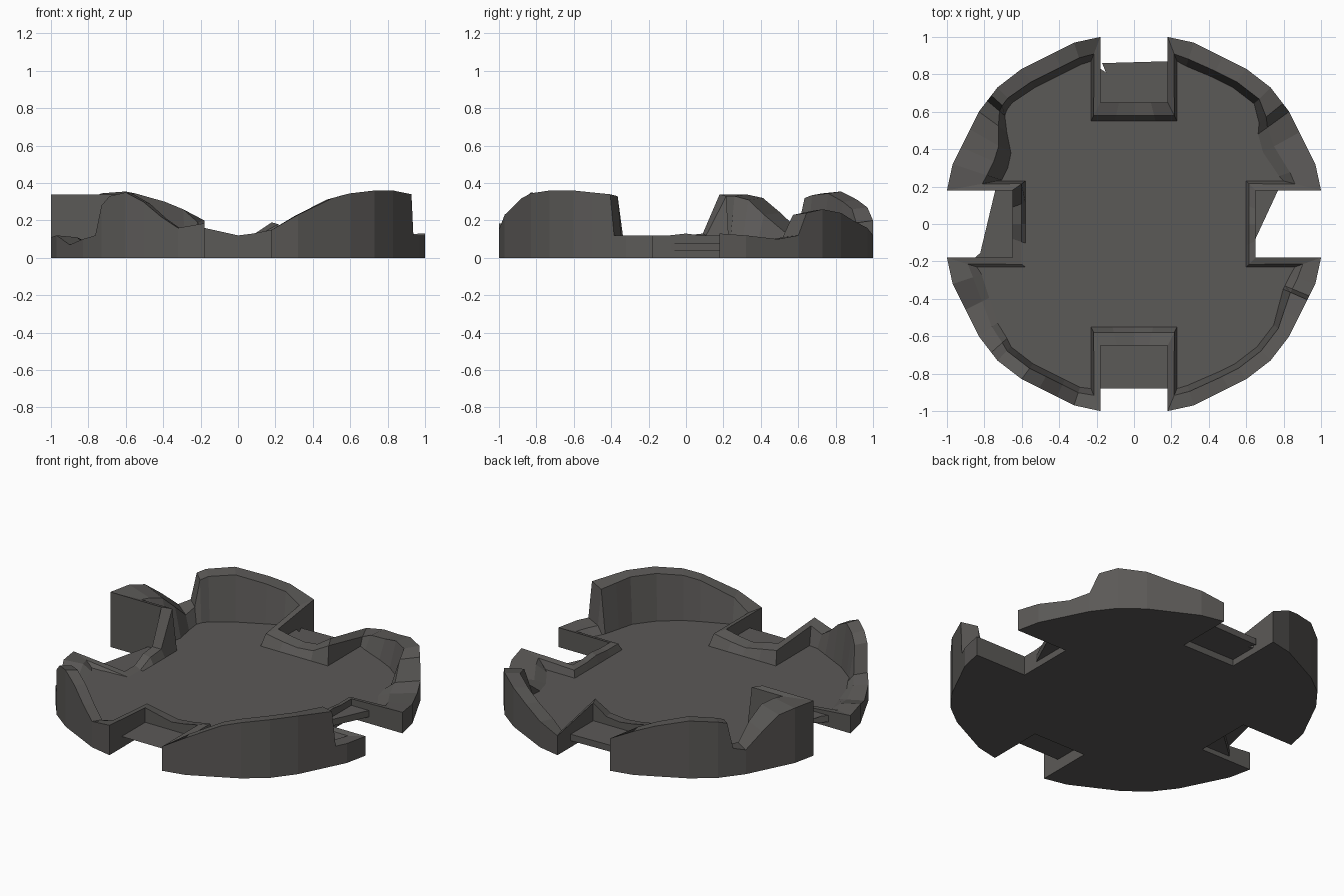
import bpy, bmesh, math
from mathutils import Vector

if "Cube" in bpy.data.objects:
    bpy.data.objects.remove(bpy.data.objects["Cube"])

stone = bpy.data.materials.new("dark grey stone")
stone.diffuse_color = (0.105, 0.10, 0.095, 1)
stone.use_nodes = True
stone.node_tree.nodes["Principled BSDF"].inputs["Base Color"].default_value = stone.diffuse_color

# Plan of one quadrant: many-sided outer edge between two notches
CORNERS = [(1, .18), (.97, .32), (.83, .6), (.73, .73), (.6, .83), (.32, .97), (.18, 1)]
FLOOR = .07


def outer(deg):
    """Point on the quadrant outline at an angle from its first axis."""
    d = Vector((math.cos(math.radians(deg)), math.sin(math.radians(deg))))
    for a, b in zip(CORNERS, CORNERS[1:]):
        a, b = Vector(a), Vector(b)
        e = b - a
        ca, cb = d.x * a.y - d.y * a.x, d.x * b.y - d.y * b.x
        if ca <= 1e-6 and cb >= -1e-6:
            return a + e * (ca / (ca - cb))
    return Vector(CORNERS[0] if deg < 45 else CORNERS[-1])


# Broken rim of each quadrant: (degrees from the x axis, thickness, height)
NE = [(10, .2, .13), (18.3, .2, .12), (29, .22, .1), (35.9, .2, .12), (39, .16, .24),
      (45, .12, .26), (54.1, .12, .24), (62, .12, .2), (71.7, .13, .16), (80, .13, .12)]
NW = [(10, .27, .34), (18.3, .27, .34), (24, .27, .32), (30, .25, .24), (35.9, .18, .15),
      (40, .12, .17), (42, .11, .33), (45, .11, .345), (54.1, .12, .355), (65, .12, .31),
      (71.7, .12, .27), (80, .13, .2)]
SW = [(10, .16, .11), (18.3, .16, .12), (27, .14, .07), (35.9, .12, .1), (42, .11, .12),
      (45, .1, .28), (48, .1, .33), (54.1, .1, .35), (60, .1, .3), (66, .1, .22),
      (71.7, .1, .16), (80, .12, .185)]
SE = [(10, .14, .12), (18.3, .14, .12), (22.3, .14, .12), (23.6, .14, .34), (30, .12, .35),
      (35.9, .1, .36), (45, .1, .36), (54.1, .1, .345), (60, .1, .32), (71.7, .11, .23),
      (80, .12, .15)]


def arc(rim, sx, sy):
    out = []
    for deg, t, z in rim:
        p = outer(deg)
        q = p * (1 - t)
        q = Vector((max(q.x, .23), max(q.y, .23)))
        out.append(((p.x * sx, p.y * sy), (q.x * sx, q.y * sy), z))
    return out


def notch(axis, inner, zs):
    """Low wall round the inner end of a notch, listed counter-clockwise."""
    a = math.radians(axis)
    rot = lambda x, y: (x * math.cos(a) - y * math.sin(a), x * math.sin(a) + y * math.cos(a))
    return [(rot(.65, y), rot(inner, y * 1.28), z)
            for y, z in zip((-.18, -.09, 0, .08, .18), zs)]


# Whole outline, counter-clockwise from the right-hand notch
loop = (notch(0, .6, (.12, .12, .13, .12, .12)) + arc(NE, 1, 1)
        + notch(90, .55, (.19, .13, .12, .13, .15)) + arc(NW[::-1], -1, 1)
        + notch(180, .58, (.34, .13, .12, .08, .08)) + arc(SW, -1, -1)
        + notch(270, .55, (.16, .14, .12, .13, .15)) + arc(SE[::-1], 1, -1))


def finish(name, bm):
    bmesh.ops.recalc_face_normals(bm, faces=bm.faces)
    me = bpy.data.meshes.new(name)
    bm.to_mesh(me)
    bm.free()
    me.materials.append(stone)
    ob = bpy.data.objects.new(name, me)
    bpy.context.collection.objects.link(ob)
    return ob


# Ruined wall with floor and flat underside
bm = bmesh.new()
rings = [[], [], [], []]
for o, i, z in loop:
    o, i = Vector(o), Vector(i)
    m = o.lerp(i, .7)
    for ring, (p, h) in zip(rings, ((o, 0), (o, z), (m, max(z - .01, FLOOR)), (i, FLOOR))):
        ring.append(bm.verts.new((p.x, p.y, h)))
n = len(loop)
for lo, hi in zip(rings, rings[1:]):
    for k in range(n):
        bm.faces.new((lo[k], lo[(k + 1) % n], hi[(k + 1) % n], hi[k]))
caps = [bm.faces.new(rings[3]), bm.faces.new(rings[0][::-1])]
bmesh.ops.triangulate(bm, faces=caps)
finish("ruined_round_wall", bm)


# Broken floor slabs left in the notches
def slab(name, pts, z0, z1):
    bm = bmesh.new()
    f = bm.faces.new([bm.verts.new((x, y, z0)) for x, y in pts])
    g = bmesh.ops.extrude_face_region(bm, geom=[f])
    for v in g["geom"]:
        if isinstance(v, bmesh.types.BMVert):
            v.co.z = z1
    finish(name, bm)


slab("back_slab", [(-.18, .64), (.18, .64), (.18, .87), (-.17, .86), (-.15, .81), (-.18, .83)], .04, .08)
slab("right_slab", [(.64, -.1), (.77, .18), (.64, .18)], .04, .08)
slab("left_slab", [(-.64, .01), (-.85, -.18), (-.64, -.18)], .03, .07)
